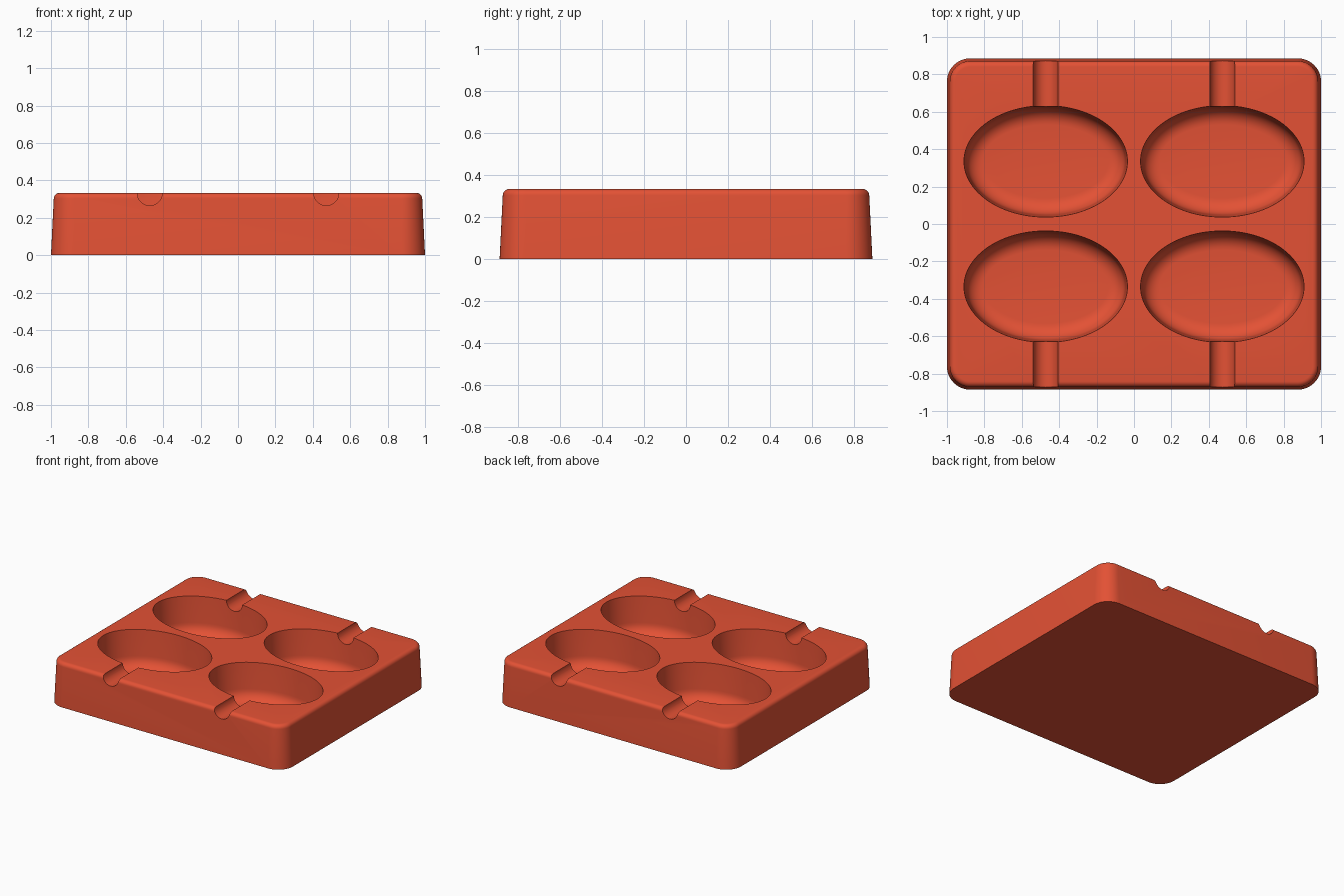
import bpy, bmesh, math

cube = bpy.data.objects.get("Cube")
if cube:
    bpy.data.objects.remove(cube)

TOP = 0.333          # height of the block
DEPTH = 0.288        # depth of the oval wells

red = bpy.data.materials.new("terracotta_red")
colour = (0.77, 0.083, 0.035, 1)
red.use_nodes = True
red.diffuse_color = colour
red.node_tree.nodes["Principled BSDF"].inputs["Base Color"].default_value = colour


def loft(name, rings):
    """Skin a stack of equal-length rings and cap both ends."""
    bm = bmesh.new()
    loops = [[bm.verts.new(p) for p in ring] for ring in rings]
    n = len(loops[0])
    for low, high in zip(loops, loops[1:]):
        for i in range(n):
            j = (i + 1) % n
            bm.faces.new((low[i], low[j], high[j], high[i]))
    bm.faces.new(loops[0][::-1])
    bm.faces.new(loops[-1])
    bmesh.ops.recalc_face_normals(bm, faces=bm.faces)
    mesh = bpy.data.meshes.new(name)
    bm.to_mesh(mesh)
    bm.free()
    mesh.materials.append(red)
    obj = bpy.data.objects.new(name, mesh)
    bpy.context.collection.objects.link(obj)
    return obj


def rounded_rect(hx, hy, r, z, steps=12):
    pts = []
    for k, (sx, sy) in enumerate(((1, 1), (-1, 1), (-1, -1), (1, -1))):
        for i in range(steps + 1):
            a = (k + i / steps) * math.pi / 2
            pts.append((sx * (hx - r) + r * math.cos(a),
                        sy * (hy - r) + r * math.sin(a), z))
    return pts


def ellipse(cx, cy, rx, ry, z, n=96):
    return [(cx + rx * math.cos(math.tau * i / n),
             cy + ry * math.sin(math.tau * i / n), z) for i in range(n)]


# Tapered block with a rounded top edge
fillet = 0.03
profile = [(0, 0)]
for i in range(7):
    a = i / 6 * math.pi / 2
    profile.append((0.015 + fillet * (1 - math.cos(a)),
                    TOP - fillet * (1 - math.sin(a))))
tray = loft("mould_tray", [rounded_rect(1 - d, 0.886 - d, 0.125 - d, z)
                           for d, z in profile])

# Oval wells with a rounded floor, and a stick groove leading out of each
cutters = []
well_r = 0.09
floor = TOP - DEPTH
for sx in (-1, 1):
    for sy in (-1, 1):
        cx, cy = sx * 0.472, sy * 0.335
        steps = []
        for i in range(9):
            a = i / 8 * math.pi / 2
            steps.append((0.012 + well_r * (1 - math.sin(a)),
                          floor + well_r * (1 - math.cos(a))))
        steps += [(0, TOP), (0, TOP + 0.1)]
        cutters.append(loft("well_cutter", [
            ellipse(cx, cy, 0.437 - d, 0.298 - d, z) for d, z in steps]))
        groove = [[(cx + 0.067 * math.cos(math.tau * i / 32), sy * y,
                    TOP + 0.067 * math.sin(math.tau * i / 32))
                   for i in range(32)] for y in (0.45, 1.0)]
        cutters.append(loft("groove_cutter", groove))

bpy.ops.object.select_all(action='DESELECT')
bpy.context.view_layer.objects.active = tray
tray.select_set(True)
for cutter in cutters:
    cutter.hide_render = True
    cut = tray.modifiers.new("cut", 'BOOLEAN')
    cut.operation = 'DIFFERENCE'
    cut.solver = 'EXACT'
    cut.object = cutter
    bpy.ops.object.modifier_apply(modifier=cut.name)
    bpy.data.objects.remove(cutter)

bpy.ops.object.shade_smooth_by_angle(angle=math.radians(30))
